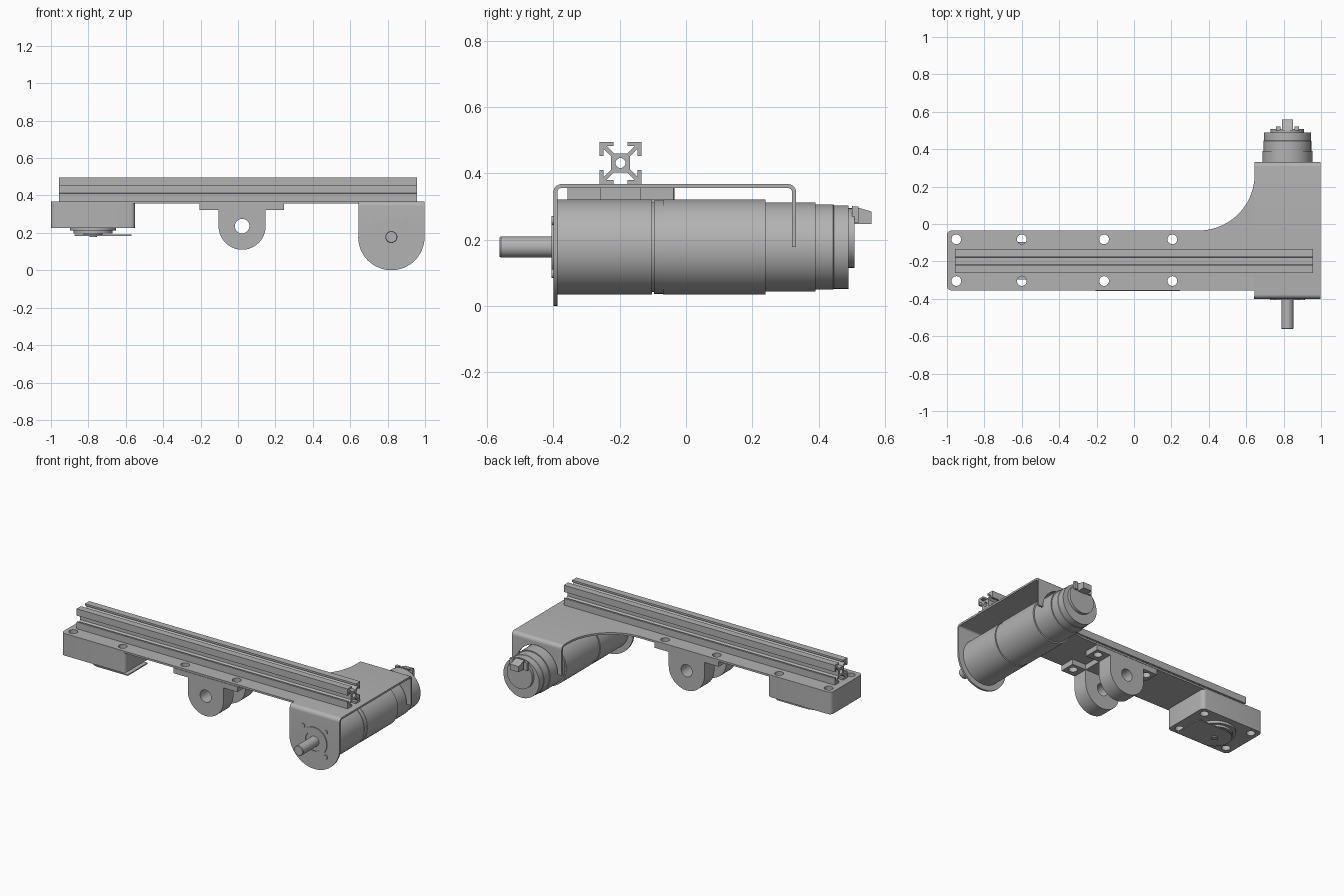
import bpy, bmesh
from math import sin, cos, pi, radians
from mathutils import Vector

if "Cube" in bpy.data.objects:
    bpy.data.objects.remove(bpy.data.objects["Cube"], do_unlink=True)

grey = bpy.data.materials.new("plain_grey")
grey.use_nodes = True
grey.diffuse_color = (0.45, 0.45, 0.45, 1)
grey.node_tree.nodes["Principled BSDF"].inputs["Base Color"].default_value = (0.45, 0.45, 0.45, 1)


def finish(name, bm):
    bmesh.ops.remove_doubles(bm, verts=bm.verts, dist=1e-5)
    bmesh.ops.recalc_face_normals(bm, faces=bm.faces)
    mesh = bpy.data.meshes.new(name)
    bm.to_mesh(mesh)
    bm.free()
    mesh.materials.append(grey)
    ob = bpy.data.objects.new(name, mesh)
    bpy.context.collection.objects.link(ob)
    return ob


def place(axis, u, v, w):
    return {"x": Vector((w, u, v)), "y": Vector((u, w, v)), "z": Vector((u, v, w))}[axis]


def prism(name, pts, axis, lo, hi):
    """Extrude a flat outline along an axis."""
    bm = bmesh.new()
    face = bm.faces.new([bm.verts.new(place(axis, u, v, lo)) for u, v in pts])
    ext = bmesh.ops.extrude_face_region(bm, geom=[face])["geom"]
    moved = [g for g in ext if isinstance(g, bmesh.types.BMVert)]
    bmesh.ops.translate(bm, verts=moved, vec=place(axis, 0, 0, hi - lo))
    return finish(name, bm)


def arc(cu, cv, r, a0, a1, n=12):
    steps = [radians(a0 + (a1 - a0) * i / n) for i in range(n + 1)]
    return [(cu + r * cos(a), cv + r * sin(a)) for a in steps]


def disc(name, cu, cv, r, axis, lo, hi, n=40):
    return prism(name, arc(cu, cv, r, 0, 360, n)[:-1], axis, lo, hi)


def box(name, x0, x1, y0, y1, z0, z1):
    return prism(name, [(x0, y0), (x1, y0), (x1, y1), (x0, y1)], "z", z0, z1)


def lathe(name, profile, cx, cz):
    """Spin (radius, y) points around a lengthwise axis."""
    bm = bmesh.new()
    vs = [bm.verts.new((cx + r, y, cz)) for r, y in profile]
    edges = [bm.edges.new(p) for p in zip(vs, vs[1:])]
    bmesh.ops.spin(bm, geom=vs + edges, cent=(cx, 0, cz), axis=(0, 1, 0),
                   angle=2 * pi, steps=64)
    return finish(name, bm)


def cut(ob, cutters):
    for c in cutters:
        mod = ob.modifiers.new("cut", "BOOLEAN")
        mod.object, mod.operation, mod.solver = c, "DIFFERENCE", "EXACT"
    bpy.context.view_layer.update()
    dg = bpy.context.evaluated_depsgraph_get()
    mesh = bpy.data.meshes.new_from_object(ob.evaluated_get(dg))
    ob.modifiers.clear()
    ob.data = mesh
    for c in cutters:
        bpy.data.objects.remove(c, do_unlink=True)


TOP, UNDER = 0.368, 0.356
Y0, Y1, YM = -0.355, -0.035, -0.1975
MX, MZ = 0.82, 0.178
XL, XR = 0.645, 0.998
HOLE_Y = (-0.305, -0.082)


def bolt_holes(xs):
    return [disc("hole", x, y, 0.026, "z", 0.1, 0.5, 24) for x in xs for y in HOLE_Y]


# Long mounting plate with a sweeping fillet into the motor bracket
outline = (arc(-0.975, Y0 + 0.025, 0.025, 180, 270, 6) + [(XL, Y0)]
           + arc(0.345, 0.265, 0.3, 0, -90, 24) + arc(-0.975, Y1 - 0.025, 0.025, 90, 180, 6))
plate = prism("mounting_plate", outline, "z", UNDER, TOP)
cut(plate, bolt_holes((-0.95, -0.6, -0.16, 0.205)))

# Bent sheet bracket: front flange, top, back flange
FY, BY, R, T = -0.4, 0.332, 0.025, 0.012
outer = [(FY, MZ)] + arc(FY + R, TOP - R, R, 180, 90, 8) + arc(BY - R, TOP - R, R, 90, 0, 8) + [(BY, MZ)]
inner = ([(BY - T, MZ)] + arc(BY - R, TOP - R, R - T, 0, 90, 8)
         + arc(FY + R, TOP - R, R - T, 90, 180, 8) + [(FY + T, MZ)])
bracket = prism("motor_bracket", outer + inner, "x", XL, XR)
cut(bracket, [disc("cutter", MX, MZ, 0.147, "y", 0.3, 0.36, 48)])
prism("bracket_round_end", arc(MX, MZ, 0.1775, 180, 360, 32), "y", FY, FY + T)

# Geared motor: stepped body of revolution
lathe("motor_body", [(0, -0.39), (0.143, -0.39), (0.143, -0.103), (0.135, -0.103), (0.135, -0.097),
                     (0.141, -0.097), (0.141, -0.07), (0.143, -0.07), (0.143, 0.24), (0.134, 0.24),
                     (0.134, 0.39), (0.128, 0.39), (0.128, 0.444), (0.126, 0.446),
                     (0.126, 0.49), (0, 0.49)], MX, MZ)
lathe("output_shaft", [(0, -0.562), (0.029, -0.562), (0.032, -0.558), (0.032, -0.39), (0, -0.39)], MX, MZ)
lathe("front_boss_ring", [(0.06, -0.399), (0.06, -0.406), (0.09, -0.406), (0.09, -0.399)], MX, MZ)
for sx in (-1, 1):
    for sz in (-1, 1):
        disc("motor_screw", MX + sx * 0.08, MZ + sz * 0.08, 0.014, "y", -0.406, -0.398, 16)
disc("rear_cap", MX, 0.205, 0.09, "y", 0.485, 0.508)
prism("rear_connector", [(0.5, 0.302), (0.56, 0.285), (0.56, 0.248), (0.5, 0.248)], "x", 0.79, 0.85)
for sx in (-1, 1):
    box("connector_side_clip", MX + sx * 0.05 - 0.012, MX + sx * 0.05 + 0.012, 0.5, 0.52, 0.25, 0.3)

# Slotted beam: one quadrant of the section turned four times
c, h, g, t, d = 0.028, 0.0635, 0.0205, 0.012, 0.009
quad = [(c, c - d), (h - t, h - t - d), (h - t, g), (h, g), (h, h),
        (g, h), (g, h - t), (h - t - d, h - t), (c - d, c)]
section = []
for k in range(4):
    for u, v in quad:
        for _ in range(k):
            u, v = -v, u
        section.append((YM + u, TOP + h + v))
beam = prism("slotted_beam", section, "x", -0.957, 0.957)
cut(beam, [disc("cutter", YM, TOP + h, 0.015, "x", -1.1, 1.1, 24)])

# Clevis: two footed lugs joined by a web
CX, CZ, LR = 0.022, 0.236, 0.126
lug = ([(-0.205, UNDER), (-0.205, 0.322), (CX - LR, 0.322)]
       + arc(CX, CZ, LR, 180, 360, 32) + [(CX + LR, 0.322), (0.247, 0.322), (0.247, UNDER)])
for name, y in (("front_clevis_lug", -0.358), ("back_clevis_lug", -0.137)):
    ob = prism(name, lug, "y", y, y + 0.1)
    cut(ob, [disc("cutter", CX, CZ, 0.039, "y", -0.5, 0.1, 32)] + bolt_holes((-0.16, 0.205)))
box("clevis_web", CX - LR, CX + LR, -0.258, -0.137, 0.322, UNDER)

# End block with four through holes
bx0, bx1, br = -1.0, -0.55, 0.025
block_outline = (arc(bx0 + br, Y0 + br, br, 180, 270, 6) + arc(bx1 - br, Y0 + br, br, 270, 360, 6)
                 + arc(bx1 - br, Y1 - br, br, 0, 90, 6) + arc(bx0 + br, Y1 - br, br, 90, 180, 6))
block = prism("end_block", block_outline, "z", 0.227, UNDER)
cut(block, bolt_holes((-0.95, -0.6)))

# Rotor under the block with a thin tongue plate
BX = -0.775
disc("rotor_base", BX, YM, 0.124, "z", 0.212, 0.227)
disc("rotor_step", BX, YM, 0.105, "z", 0.198, 0.212)
disc("rotor_neck", BX, YM, 0.05, "z", 0.19, 0.198)
prism("tongue_plate", arc(BX, YM, 0.1, 90, 270, 24) + [(-0.57, YM - 0.1), (-0.57, YM + 0.1)], "z", 0.184, 0.191)
disc("rotor_screw", BX, YM, 0.02, "z", 0.178, 0.184, 20)

# Smooth the curved surfaces, keep edges crisp
for ob in bpy.context.collection.objects:
    ob.select_set(ob.type == "MESH")
    if ob.type == "MESH":
        bpy.context.view_layer.objects.active = ob
bpy.ops.object.shade_smooth_by_angle(angle=radians(30))
